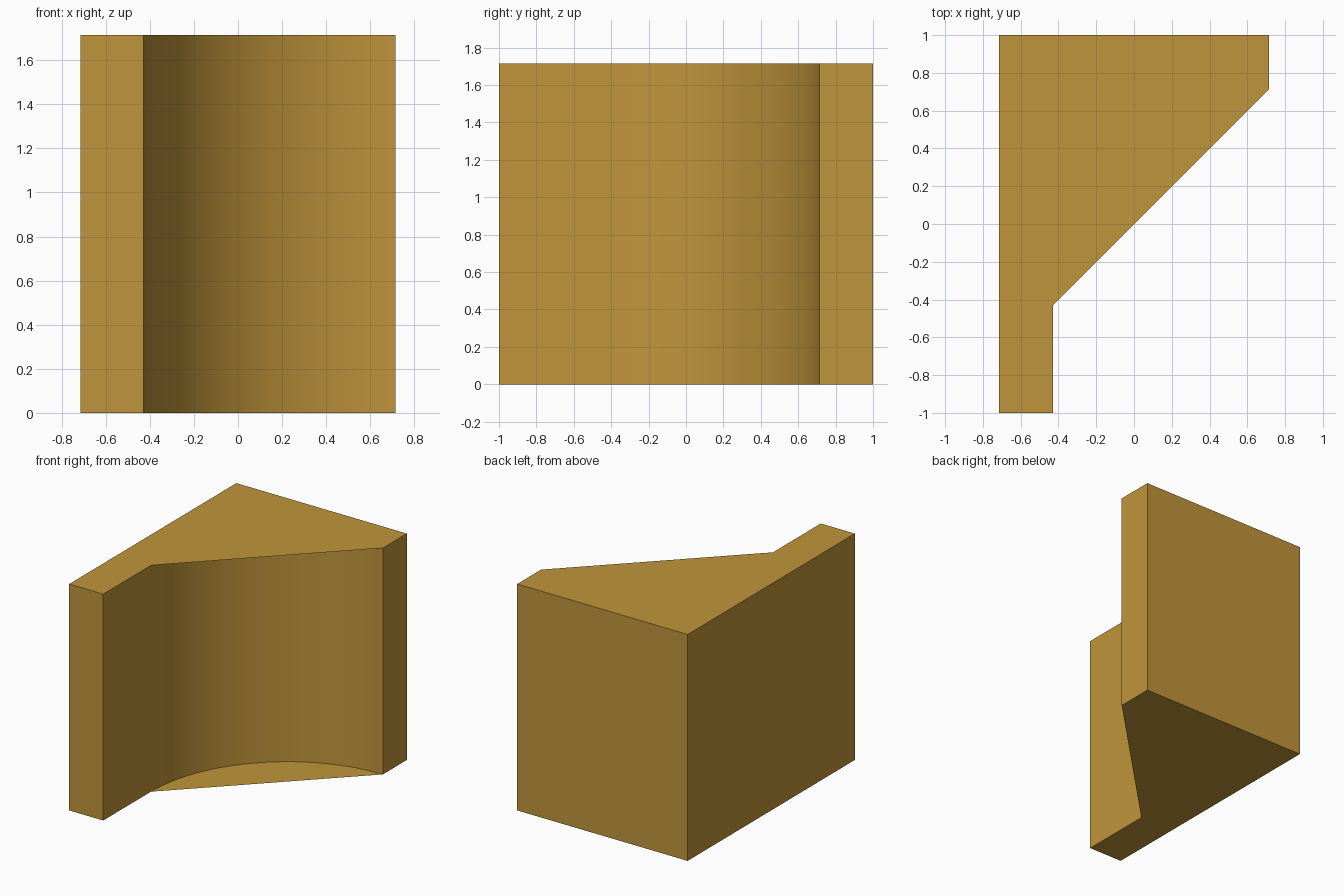
import bpy
import bmesh
from math import cos, sin, pi, radians

cube = bpy.data.objects.get("Cube")
if cube:
    bpy.data.objects.remove(cube, do_unlink=True)

# Dimensions
HALF_X, HALF_Y, HEIGHT = 0.714, 1.0, 1.714
INNER = -0.4286                 # inner face of the thin leg, and start of the cove
RADIUS = HALF_X - INNER
SEGMENTS = 32

# Ochre material
ochre = bpy.data.materials.new("ochre")
ochre.use_nodes = True
colour = (0.53, 0.30, 0.044, 1.0)
ochre.diffuse_color = colour
ochre.node_tree.nodes["Principled BSDF"].inputs["Base Color"].default_value = colour

# Outline, anticlockwise from the front left corner, with a quarter-round cove
start = [(-HALF_X, -HALF_Y), (INNER, -HALF_Y)]
cove = []
for i in range(SEGMENTS + 1):
    a = pi / 2 * i / SEGMENTS
    cove.append((HALF_X - RADIUS * cos(a), INNER + RADIUS * sin(a)))
end = [(HALF_X, HALF_Y), (-HALF_X, HALF_Y)]
outline = start + cove + end

# Upright walls following the outline
bm = bmesh.new()
low = [bm.verts.new((x, y, 0)) for x, y in outline]
high = [bm.verts.new((x, y, HEIGHT)) for x, y in outline]
count = len(outline)
for i in range(count):
    j = (i + 1) % count
    bm.faces.new((low[i], low[j], high[j], high[i]))

# Flat end sheets that run straight across the mouth of the cove
corners = [0, 1, 2, 2 + SEGMENTS, count - 2, count - 1]
bm.faces.new([high[i] for i in corners])
bm.faces.new([low[i] for i in reversed(corners)])

mesh = bpy.data.meshes.new("coved_corner_block")
bm.to_mesh(mesh)
bm.free()
mesh.materials.append(ochre)
block = bpy.data.objects.new("coved_corner_block", mesh)
bpy.context.collection.objects.link(block)

# Smooth cove, crisp corners
bpy.ops.object.select_all(action="DESELECT")
block.select_set(True)
bpy.context.view_layer.objects.active = block
bpy.ops.object.shade_smooth_by_angle(angle=radians(30))
